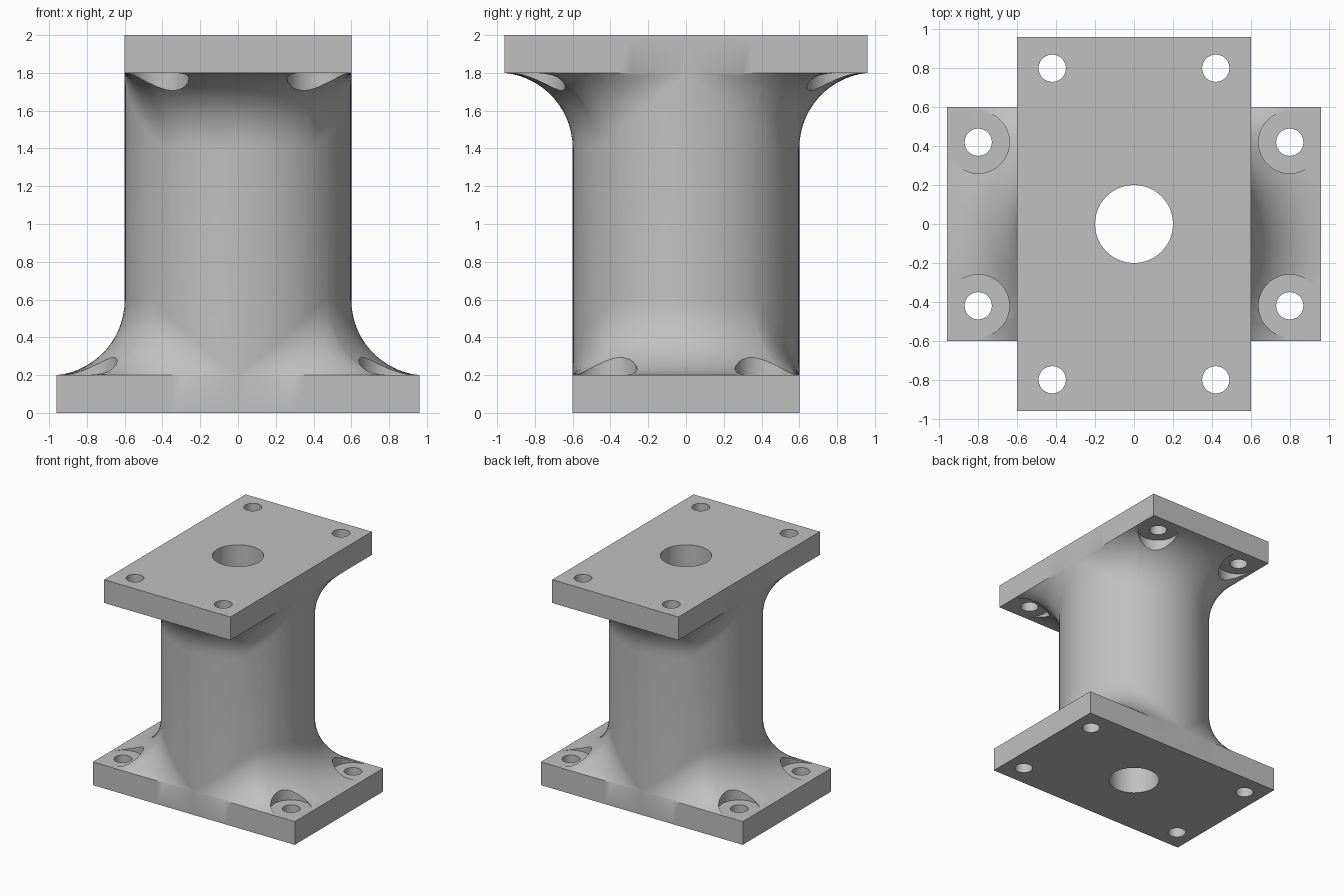
import bpy, bmesh
from math import pi, sin, cos, asin, atan2, sqrt, hypot

cube = bpy.data.objects.get("Cube")
if cube:
    bpy.data.objects.remove(cube, do_unlink=True)

LONG, SHORT = 0.96, 0.6      # half sizes of each flange plate
PLATE, HEIGHT = 0.2, 2.0     # plate thickness, total height
COLUMN, BORE = 0.6, 0.2      # column and bore radius
FILLET = 0.4                 # fillet radius
STEPS = 14                   # segments along a fillet
HOLE, SEAT = 0.07, 0.16      # bolt hole and bolt seat radius

grey = bpy.data.materials.new("plain grey")
grey.use_nodes = True
grey.diffuse_color = (0.53, 0.53, 0.53, 1)
grey.node_tree.nodes["Principled BSDF"].inputs["Base Color"].default_value = grey.diffuse_color


def make_object(name, bm):
    bmesh.ops.recalc_face_normals(bm, faces=bm.faces)
    mesh = bpy.data.meshes.new(name)
    bm.to_mesh(mesh)
    bm.free()
    mesh.materials.append(grey)
    obj = bpy.data.objects.new(name, mesh)
    bpy.context.collection.objects.link(obj)
    return obj


def flange_profile(angle, half_x, half_y):
    """Radius and height points from the bore, around the plate, up the fillet."""
    c, s = max(abs(cos(angle)), 1e-9), max(abs(sin(angle)), 1e-9)
    edge = min(half_x / c, half_y / s)
    # The fillet keeps its radius and stops at the plate edge
    centre = COLUMN + FILLET
    end = min(edge, centre)
    rise = sqrt(max(FILLET ** 2 - (centre - end) ** 2, 0))
    sweep = asin(min(rise / FILLET, 1))
    points = [(BORE, 0), (edge, 0), (edge, PLATE)]
    for i in range(STEPS + 1):
        t = sweep * (1 - i / STEPS)
        points.append((centre - FILLET * cos(t), PLATE + rise - FILLET * sin(t)))
    return points


# Directions: even spacing plus plate corners and fillet run-out points
angles = {round(2 * pi * i / 96, 6) for i in range(96)}
run_out = sqrt((COLUMN + FILLET) ** 2 - SHORT ** 2)
side_out = sqrt((COLUMN + FILLET) ** 2 - LONG ** 2)
for x, y in ((LONG, SHORT), (run_out, SHORT), (LONG, side_out)):
    for a, b in ((x, y), (y, x)):
        for sx in (-1, 1):
            for sy in (-1, 1):
                angles.add(round(atan2(b * sy, a * sx) % (2 * pi), 6))
angles = sorted(angles)

# Body: both plates, fillets, column and bore as one closed loft
bm = bmesh.new()
columns = []
for a in angles:
    lower = flange_profile(a, LONG, SHORT)
    upper = [(r, HEIGHT - z) for r, z in flange_profile(a, SHORT, LONG)]
    columns.append([bm.verts.new((r * cos(a), r * sin(a), z))
                    for r, z in lower + upper[::-1]])
for i, here in enumerate(columns):
    there = columns[(i + 1) % len(columns)]
    for j in range(len(here)):
        k = (j + 1) % len(here)
        bm.faces.new((here[j], there[j], there[k], here[k]))
bmesh.ops.remove_doubles(bm, verts=bm.verts, dist=0.0001)
body = make_object("flanged_column", bm)

# Cutters: bolt holes with a wider round seat cut into the fillet
bm = bmesh.new()
SIDES = 48
stepped = ((HOLE, -0.1), (HOLE, PLATE), (SEAT, PLATE), (SEAT, 0.7))


def add_cutter(cx, cy, top):
    rings = []
    for r, z in stepped:
        z = HEIGHT - z if top else z
        rings.append([bm.verts.new((cx + r * cos(2 * pi * (i + 0.5) / SIDES),
                                    cy + r * sin(2 * pi * (i + 0.5) / SIDES), z))
                      for i in range(SIDES)])
    for low, high in zip(rings, rings[1:]):
        for i in range(SIDES):
            n = (i + 1) % SIDES
            bm.faces.new((low[i], low[n], high[n], high[i]))
    bm.faces.new(rings[0])
    bm.faces.new(rings[-1])


for sx in (-1, 1):
    for sy in (-1, 1):
        add_cutter(0.8 * sx, 0.42 * sy, False)
        add_cutter(0.42 * sx, 0.8 * sy, True)
cutter = make_object("bolt_hole_cutter", bm)
cutter.hide_render = True

# Cut the holes, then discard the cutter
cut = body.modifiers.new("bolt holes", 'BOOLEAN')
cut.operation = 'DIFFERENCE'
cut.solver = 'EXACT'
cut.object = cutter
bpy.ops.object.select_all(action='DESELECT')
bpy.context.view_layer.objects.active = body
body.select_set(True)
bpy.ops.object.modifier_apply(modifier=cut.name)
bpy.data.objects.remove(cutter, do_unlink=True)
bpy.ops.object.shade_smooth_by_angle(angle=pi / 6)
